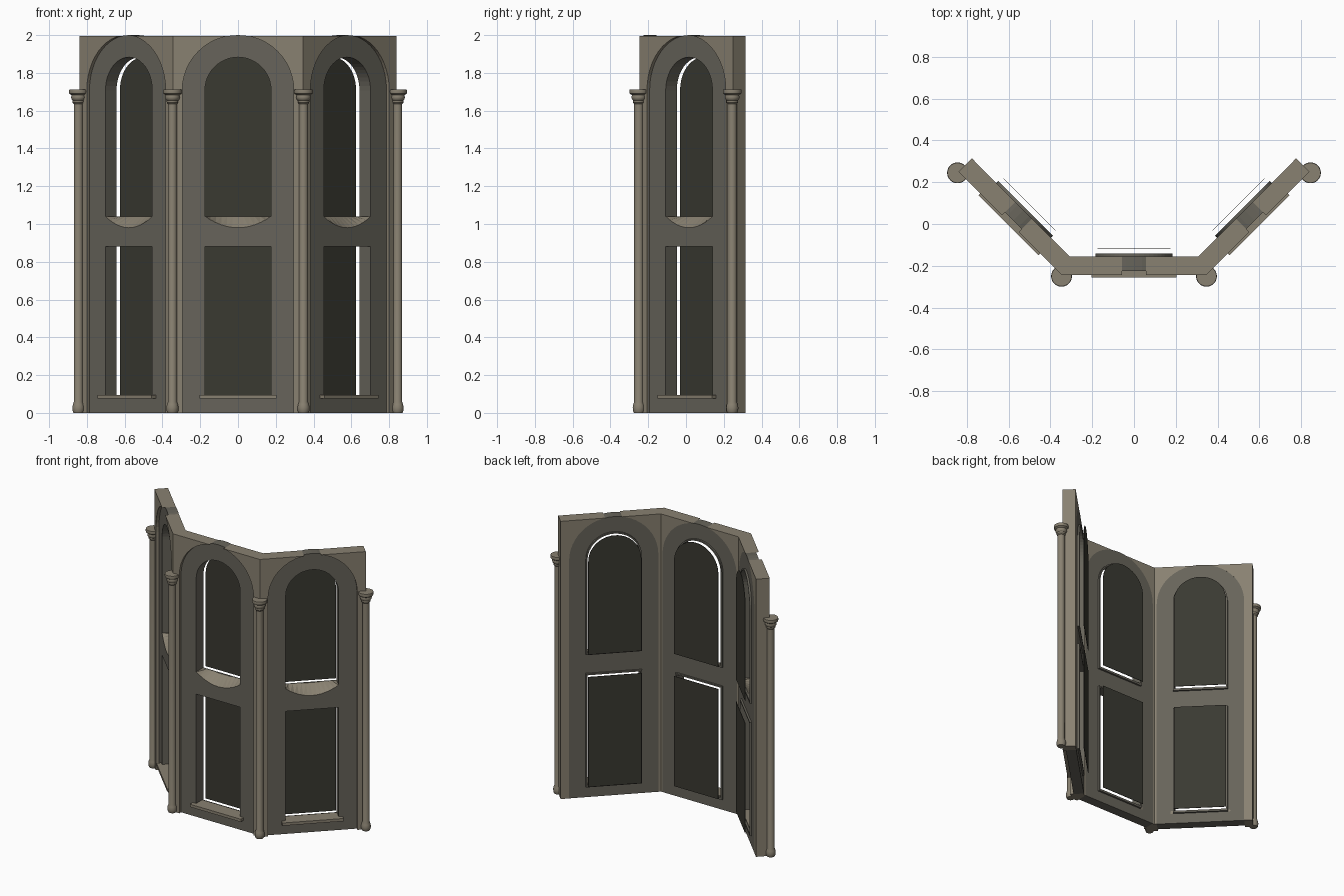
import bpy, bmesh
from math import pi, sin, cos, radians
from mathutils import Matrix

if "Cube" in bpy.data.objects:
    bpy.data.objects.remove(bpy.data.objects["Cube"])


def material(name, rgb):
    m = bpy.data.materials.new(name)
    m.use_nodes = True
    m.diffuse_color = (*rgb, 1)
    m.node_tree.nodes["Principled BSDF"].inputs["Base Color"].default_value = (*rgb, 1)
    return m


STONE = material("warm stone", (0.25, 0.22, 0.165))
SURROUND = material("grey stone", (0.135, 0.127, 0.103))
GLASS = material("dark glass", (0.042, 0.041, 0.031))

WALL_TOP, DEPTH, RECESS = 1.994, 0.09, 0.02
HALF_OPENING, HALF_ARCH, SPRING = 0.175, 0.295, 1.708
SILL_Z, SCOOP = 1.04, 0.06


def loft(name, rings, mats, matrix=Matrix()):
    """Closed solid through rings holding equal numbers of points."""
    bm = bmesh.new()
    loops = [[bm.verts.new(p) for p in ring] for ring in rings]
    n = len(loops[0])
    for a, b in zip(loops, loops[1:]):
        for i in range(n):
            j = (i + 1) % n
            bm.faces.new((a[i], a[j], b[j], b[i]))
    bm.faces.new(loops[0])
    bm.faces.new(loops[-1])
    bmesh.ops.recalc_face_normals(bm, faces=bm.faces)
    bm.transform(matrix)
    me = bpy.data.meshes.new(name)
    bm.to_mesh(me)
    bm.free()
    for m in mats:
        me.materials.append(m)
    ob = bpy.data.objects.new(name, me)
    bpy.context.collection.objects.link(ob)
    return ob


def arch(half, bottom, top_radius, sag=0.0, steps=24):
    """Round-topped outline, with an optional sagging lower edge."""
    pts = []
    for i in range(steps + 1):
        a = pi * i / steps
        pts.append((half * cos(a), SPRING + top_radius * sin(a)))
    for i in range(13):
        u = i / 6 - 1
        pts.append((half * u, bottom - sag * (1 - u * u)))
    return pts


def rect(half, low, high):
    return [(-half, low), (half, low), (half, high), (-half, high)]


def slab(name, outline, d0, d1, mats, matrix):
    return loft(name, [[(u, d, z) for u, z in outline] for d in (d0, d1)], mats, matrix)


def carve(ob, cutters):
    for c in cutters:
        mod = ob.modifiers.new("cut", 'BOOLEAN')
        mod.object, mod.operation, mod.solver = c, 'DIFFERENCE', 'EXACT'
    bpy.context.view_layer.update()
    dg = bpy.context.evaluated_depsgraph_get()
    me = bpy.data.meshes.new_from_object(ob.evaluated_get(dg))
    ob.modifiers.clear()
    ob.data = me


# Folded three-sided wall
outer = [(-0.84, 0.25), (-0.345, -0.245), (0.345, -0.245), (0.84, 0.25)]
inner = [(0.776, 0.314), (0.308, -0.155), (-0.308, -0.155), (-0.776, 0.314)]
wall = loft("wall", [[(x, y, z) for x, y in outer + inner] for z in (0, WALL_TOP)], [STONE])

panels = {
    "front": Matrix.Translation((0, -0.245, 0)),
    "left": Matrix.Translation((0.592, 0.002, 0)) @ Matrix.Rotation(radians(45), 4, 'Z'),
    "right": Matrix.Translation((-0.592, 0.002, 0)) @ Matrix.Rotation(radians(-45), 4, 'Z'),
}
cutters, wall_cutters = [], []
for side, M in panels.items():
    # Openings: plain lower window, round-headed upper one with a scooped sill
    low_cut = slab("lower_cutter", rect(HALF_OPENING, 0.09, 0.88), -0.1, 0.2, [], M)
    rings = []
    for d, sag in ((RECESS - 0.005, SCOOP * 1.07), (DEPTH, 0), (0.2, 0)):
        rings.append([(u, d, z) for u, z in arch(HALF_OPENING, SILL_Z, HALF_OPENING, sag)])
    top_cut = loft("upper_cutter", rings, [], M)
    for c in (low_cut, top_cut):
        bm = bmesh.new()
        bm.from_mesh(c.data)
        bmesh.ops.triangulate(bm, faces=bm.faces)
        bm.to_mesh(c.data)
        bm.free()
    wall_cutters.append(slab("arch_cutter", arch(HALF_ARCH, -0.1, 2 - SPRING), -0.1, 0.2, [], M))
    cutters += [low_cut, top_cut]

    # Recessed arched surround, scoop coloured as warm stone
    surround = slab(side + "_surround", arch(HALF_ARCH, 0, 2 - SPRING), RECESS, DEPTH,
                    [SURROUND, STONE], M)
    carve(surround, [low_cut, top_cut])
    for p in surround.data.polygons:
        scoop = p.normal.z > 0.3 and 0.95 < p.center.z < SILL_Z + 0.01
        p.material_index = 1 if scoop else 0

    # Thin frames on the back of both openings
    rim = HALF_OPENING + 0.01
    upper_frame = slab(side + "_upper_frame", arch(rim, SILL_Z - 0.015, rim),
                       DEPTH, DEPTH + 0.013, [SURROUND], M)
    carve(upper_frame, [top_cut])
    lower_frame = slab(side + "_lower_frame", rect(rim, 0.075, 0.89),
                       DEPTH, DEPTH + 0.013, [SURROUND], M)
    carve(lower_frame, [low_cut])

    # Front sill and glass panes
    slab(side + "_sill", rect(0.203, 0.075, 0.095), -0.012, DEPTH, [STONE], M)
    slab(side + "_upper_glass", arch(HALF_OPENING, SILL_Z, HALF_OPENING), 0.128, 0.131, [GLASS], M)
    slab(side + "_lower_glass", rect(HALF_OPENING, 0.09, 0.88), 0.128, 0.131, [GLASS], M)

carve(wall, wall_cutters)
for c in cutters + wall_cutters:
    bpy.data.objects.remove(c)

# Corner columns turned from one profile: base, shaft, capital
profile = [(0.026, 0), (0.031, 0.012), (0.032, 0.028), (0.029, 0.045), (0.024, 0.058),
           (0.024, 1.635), (0.03, 1.642), (0.031, 1.655), (0.036, 1.66), (0.039, 1.672),
           (0.036, 1.682), (0.048, 1.69), (0.05, 1.7), (0.048, 1.712)]
SIDES = 24
spots = {"front_left": (0.347, -0.25), "front_right": (-0.347, -0.25),
         "back_left": (0.845, 0.245), "back_right": (-0.845, 0.245)}
for name, (x, y) in spots.items():
    rings = [[(x + r * cos(2 * pi * i / SIDES), y + r * sin(2 * pi * i / SIDES), z)
              for i in range(SIDES)] for r, z in profile]
    column = loft(name + "_column", rings, [STONE])
    bpy.ops.object.select_all(action='DESELECT')
    column.select_set(True)
    bpy.context.view_layer.objects.active = column
    bpy.ops.object.shade_smooth_by_angle(angle=radians(35))
